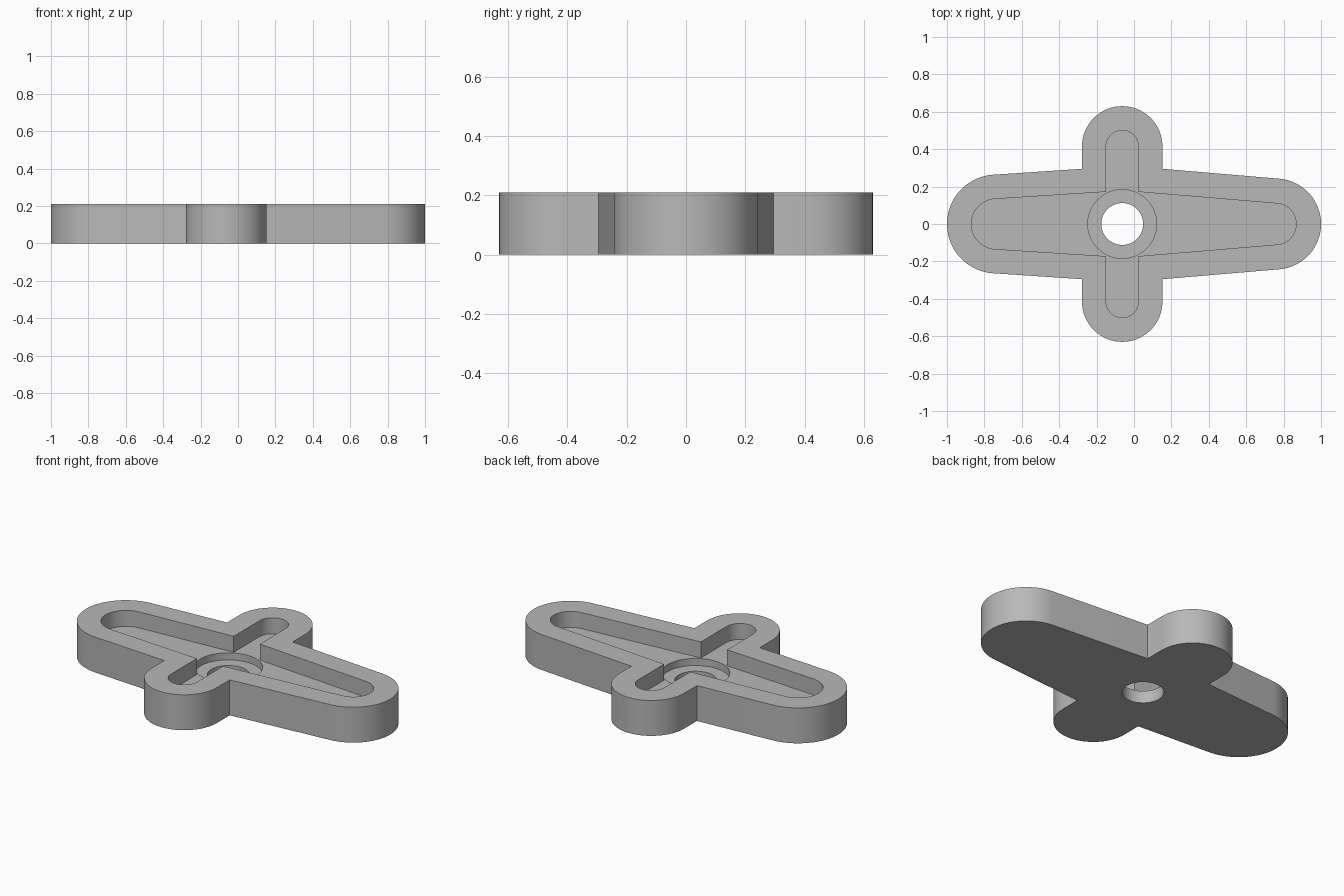
import bpy
import bmesh
from math import cos, sin, pi, radians

HUB_X = -0.063       # hub axis, slightly off centre
HEIGHT = 0.21
POCKET_FLOOR = 0.115
BORE_FLOOR = 0.073

old = bpy.data.objects.get("Cube")
if old:
    bpy.data.objects.remove(old, do_unlink=True)

grey = bpy.data.materials.new("grey plastic")
grey.use_nodes = True
colour = (0.48, 0.48, 0.48, 1)
grey.diffuse_color = colour
grey.node_tree.nodes["Principled BSDF"].inputs["Base Color"].default_value = colour


def arc(cx, cy, r, start, end, steps=32):
    """Points along an arc, angles in degrees."""
    angles = [radians(start + (end - start) * i / steps) for i in range(steps + 1)]
    return [(cx + r * cos(a), cy + r * sin(a)) for a in angles]


def cross_outline(right_r, left_r, side_r, corner_y):
    """Four rounded arms: two long tapered ones and two short straight ones."""
    right_tilt, left_tilt = 85.4, 86.2   # taper of the long arms
    pts = arc(0.757, 0, right_r, -right_tilt, right_tilt)
    pts += [(HUB_X + side_r, corner_y)]
    pts += arc(HUB_X, 0.415, side_r, 0, 180)
    pts += [(HUB_X - side_r, corner_y)]
    pts += arc(-0.736, 0, left_r, 180 - left_tilt, 180 + left_tilt)
    pts += [(HUB_X - side_r, -corner_y)]
    pts += arc(HUB_X, -0.415, side_r, 180, 360)
    pts += [(HUB_X + side_r, -corner_y)]
    return pts


def circle(r):
    return arc(HUB_X, 0, r, 0, 360, 64)[:-1]


def prism(name, outline, z0, z1):
    bm = bmesh.new()
    base = bm.faces.new([bm.verts.new((x, y, z0)) for x, y in outline])
    top = bmesh.ops.extrude_face_region(bm, geom=[base])["geom"]
    verts = [v for v in top if isinstance(v, bmesh.types.BMVert)]
    bmesh.ops.translate(bm, verts=verts, vec=(0, 0, z1 - z0))
    bmesh.ops.recalc_face_normals(bm, faces=bm.faces)
    mesh = bpy.data.meshes.new(name)
    bm.to_mesh(mesh)
    bm.free()
    mesh.materials.append(grey)
    obj = bpy.data.objects.new(name, mesh)
    bpy.context.collection.objects.link(obj)
    return obj


# Solid four-armed body
body = prism("four_arm_horn", cross_outline(0.243, 0.264, 0.215, 0.295), 0, HEIGHT)

# Recessed pocket, screw head bore and through hole
cutters = [
    prism("pocket_cutter", cross_outline(0.11, 0.134, 0.086, 0.172), POCKET_FLOOR, HEIGHT + 0.1),
    prism("bore_cutter", circle(0.184), BORE_FLOOR, POCKET_FLOOR + 0.001),
    prism("hole_cutter", circle(0.112), -0.1, HEIGHT + 0.1),
]
# The bore stays inside the pocket, apart from the open sides
bpy.context.view_layer.objects.active = body
body.select_set(True)
for cutter in cutters:
    cutter.hide_render = True
    mod = body.modifiers.new(cutter.name, "BOOLEAN")
    mod.operation = "DIFFERENCE"
    mod.solver = "EXACT"
    mod.object = cutter
    bpy.ops.object.modifier_apply(modifier=mod.name)
    bpy.data.objects.remove(cutter, do_unlink=True)

bpy.ops.object.shade_smooth_by_angle(angle=radians(30))
